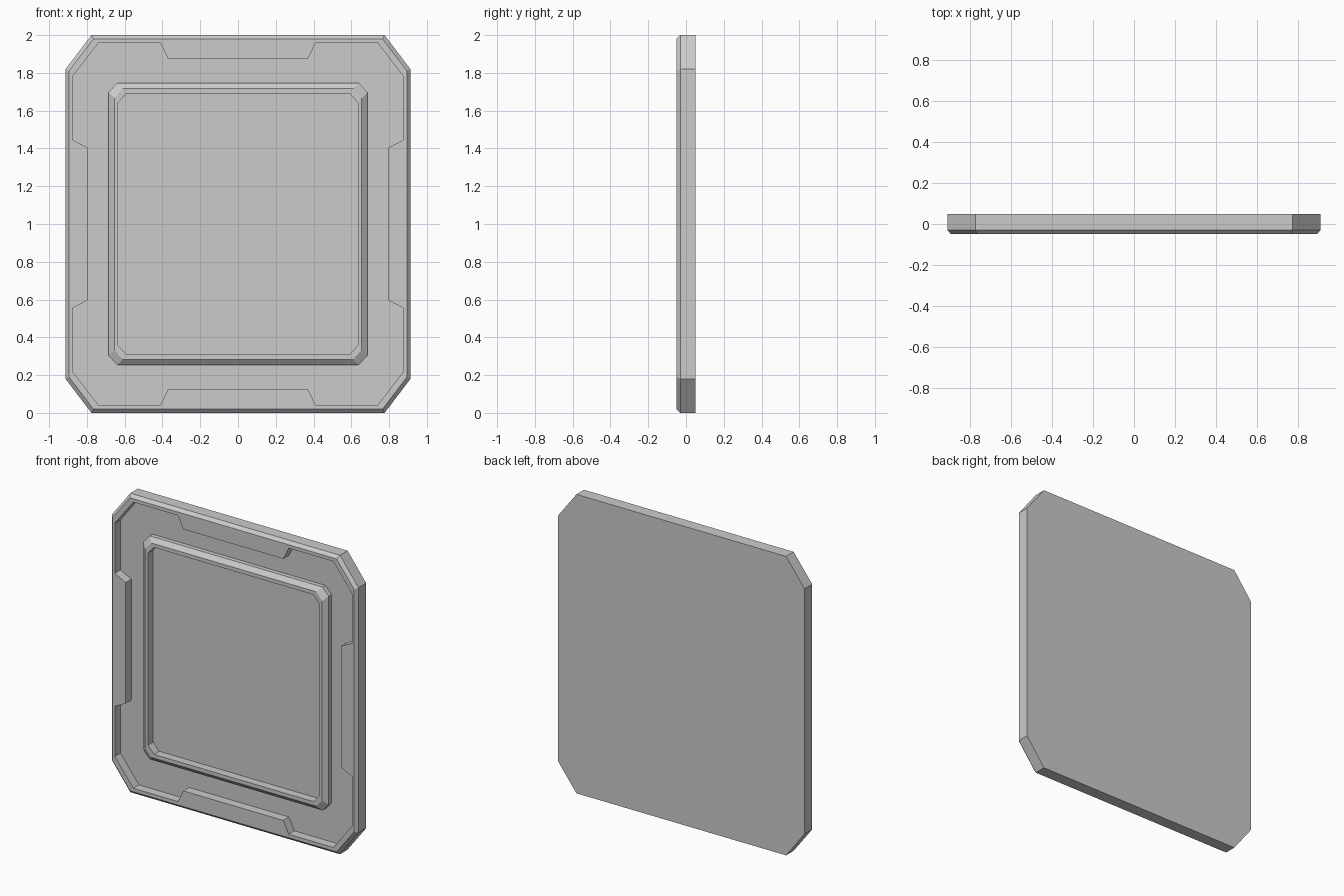
import bpy, bmesh

if "Cube" in bpy.data.objects:
    bpy.data.objects.remove(bpy.data.objects["Cube"])

CZ = 1.0  # height of the panel centre


def mirror4(quarter):
    """Closed outline from upper-right quarter points (x, z about the centre), clockwise from the top."""
    q = list(quarter)
    r = q[::-1]
    return (q + [(x, -z) for x, z in r] + [(-x, -z) for x, z in q] + [(-x, z) for x, z in r])


def octagon(hw, hh, cx, cz):
    return mirror4([(hw - cx, hh), (hw, hh - cz)])


def ring(bm, outline, y):
    return [bm.verts.new((x, y, CZ + z)) for x, z in outline]


def bridge(bm, a, b):
    n = len(a)
    for i in range(n):
        j = (i + 1) % n
        bm.faces.new((a[i], a[j], b[j], b[i]))


def loop_edges(bm, loop):
    return [bm.edges.get((loop[i - 1], loop[i])) for i in range(len(loop))]


def finish(bm, name):
    bmesh.ops.recalc_face_normals(bm, faces=bm.faces)
    me = bpy.data.meshes.new(name)
    bm.to_mesh(me)
    bm.free()
    ob = bpy.data.objects.new(name, me)
    bpy.context.collection.objects.link(ob)
    return ob


# Outer frame: chamfered slab, bevelled front edge, recess with four tabs
bm = bmesh.new()
back = ring(bm, octagon(0.913, 1.0, 0.137, 0.18), 0.05)
side = ring(bm, octagon(0.913, 1.0, 0.137, 0.18), -0.03)
front = ring(bm, octagon(0.895, 0.98, 0.13, 0.17), -0.05)
notched = mirror4([(0.37, 0.875), (0.41, 0.957), (0.74, 0.957),
                   (0.877, 0.78), (0.877, 0.445), (0.797, 0.405)])
lip = ring(bm, notched, -0.05)
floor = ring(bm, notched, 0.01)
bm.faces.new(back)
bridge(bm, back, side)
bridge(bm, side, front)
bridge(bm, lip, floor)
bm.faces.new(floor)
bmesh.ops.triangle_fill(bm, use_beauty=True, normal=(0, -1, 0),
                        edges=loop_edges(bm, front) + loop_edges(bm, lip))
finish(bm, "outer_frame")

# Inner trim: raised ring with bevelled outer edge around the centre panel
bm = bmesh.new()
profile = [(0.685, 0.747, 0.01), (0.685, 0.747, -0.02),
           (0.655, 0.717, -0.045), (0.635, 0.692, -0.045), (0.635, 0.692, 0.01)]
loops = [ring(bm, octagon(w, h, 0.045, 0.05), y) for w, h, y in profile]
for a, b in zip(loops, loops[1:] + loops[:1]):
    bridge(bm, a, b)
finish(bm, "inner_trim")
